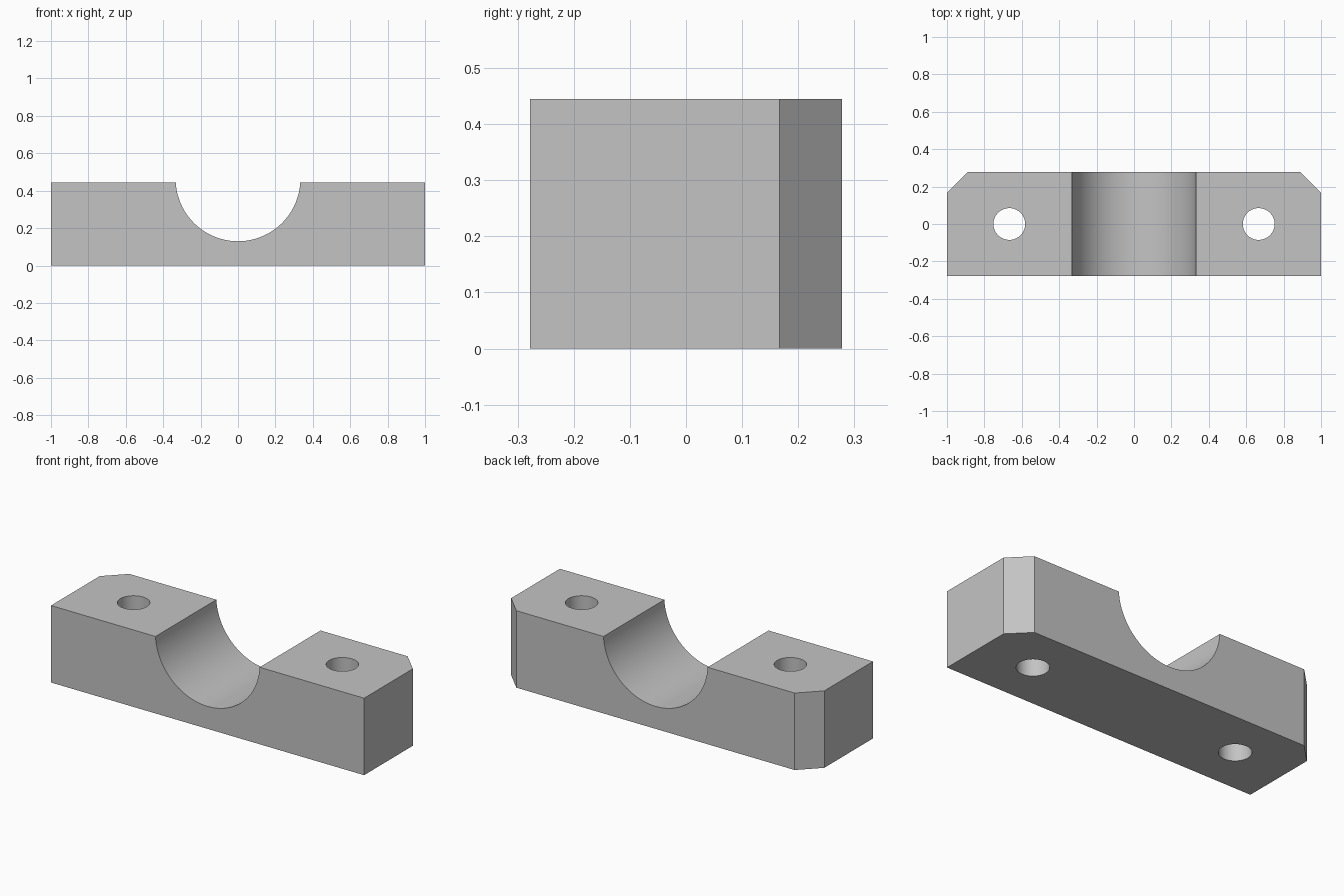
import bpy
import bmesh
from math import radians

default_cube = bpy.data.objects.get("Cube")
if default_cube:
    bpy.data.objects.remove(default_cube, do_unlink=True)

HEIGHT = 0.4444
HALF_DEPTH = 0.2778
CHAMFER = 0.111
GROOVE_RADIUS = 0.3333
GROOVE_Z = 0.463
HOLE_RADIUS = 0.085
HOLE_X = 0.6667

grey = bpy.data.materials.new("plain_grey")
grey.use_nodes = True
colour = (0.55, 0.55, 0.55, 1)
grey.diffuse_color = colour
grey.node_tree.nodes["Principled BSDF"].inputs["Base Color"].default_value = colour


def make_block(name):
    """Extrude the plan outline, with both back corners cut off."""
    right_half = [(1, -HALF_DEPTH), (1, HALF_DEPTH - CHAMFER), (1 - CHAMFER, HALF_DEPTH)]
    outline = right_half + [(-x, y) for x, y in reversed(right_half)]
    bm = bmesh.new()
    base = bm.faces.new([bm.verts.new((x, y, 0)) for x, y in outline])
    top = bmesh.ops.extrude_face_region(bm, geom=[base])["geom"]
    bmesh.ops.translate(bm, vec=(0, 0, HEIGHT),
                        verts=[v for v in top if isinstance(v, bmesh.types.BMVert)])
    bmesh.ops.recalc_face_normals(bm, faces=bm.faces)
    mesh = bpy.data.meshes.new(name)
    bm.to_mesh(mesh)
    bm.free()
    mesh.materials.append(grey)
    block = bpy.data.objects.new(name, mesh)
    bpy.context.collection.objects.link(block)
    return block


def cut_cylinder(target, name, radius, location, rotation=(0, 0, 0), sides=64):
    """Cut a cylinder out of the target, then remove the cutter."""
    bpy.ops.mesh.primitive_cylinder_add(vertices=sides, radius=radius, depth=2,
                                        location=location, rotation=rotation)
    cutter = bpy.context.object
    cutter.name = name
    cutter.hide_render = True
    cutter.data.materials.append(grey)
    boolean = target.modifiers.new(name, "BOOLEAN")
    boolean.operation = "DIFFERENCE"
    boolean.solver = "EXACT"
    boolean.object = cutter
    bpy.ops.object.select_all(action="DESELECT")
    target.select_set(True)
    bpy.context.view_layer.objects.active = target
    bpy.ops.object.modifier_apply(modifier=boolean.name)
    bpy.data.objects.remove(cutter, do_unlink=True)


# Clamp block with a round saddle and two bolt holes
block = make_block("clamp_block")
cut_cylinder(block, "saddle_cutter", GROOVE_RADIUS, (0, 0, GROOVE_Z),
             rotation=(radians(90), 0, 0), sides=96)
for side in (-1, 1):
    cut_cylinder(block, "bolt_hole_cutter", HOLE_RADIUS, (side * HOLE_X, 0, HEIGHT / 2))

bpy.ops.object.shade_smooth_by_angle(angle=radians(30))
